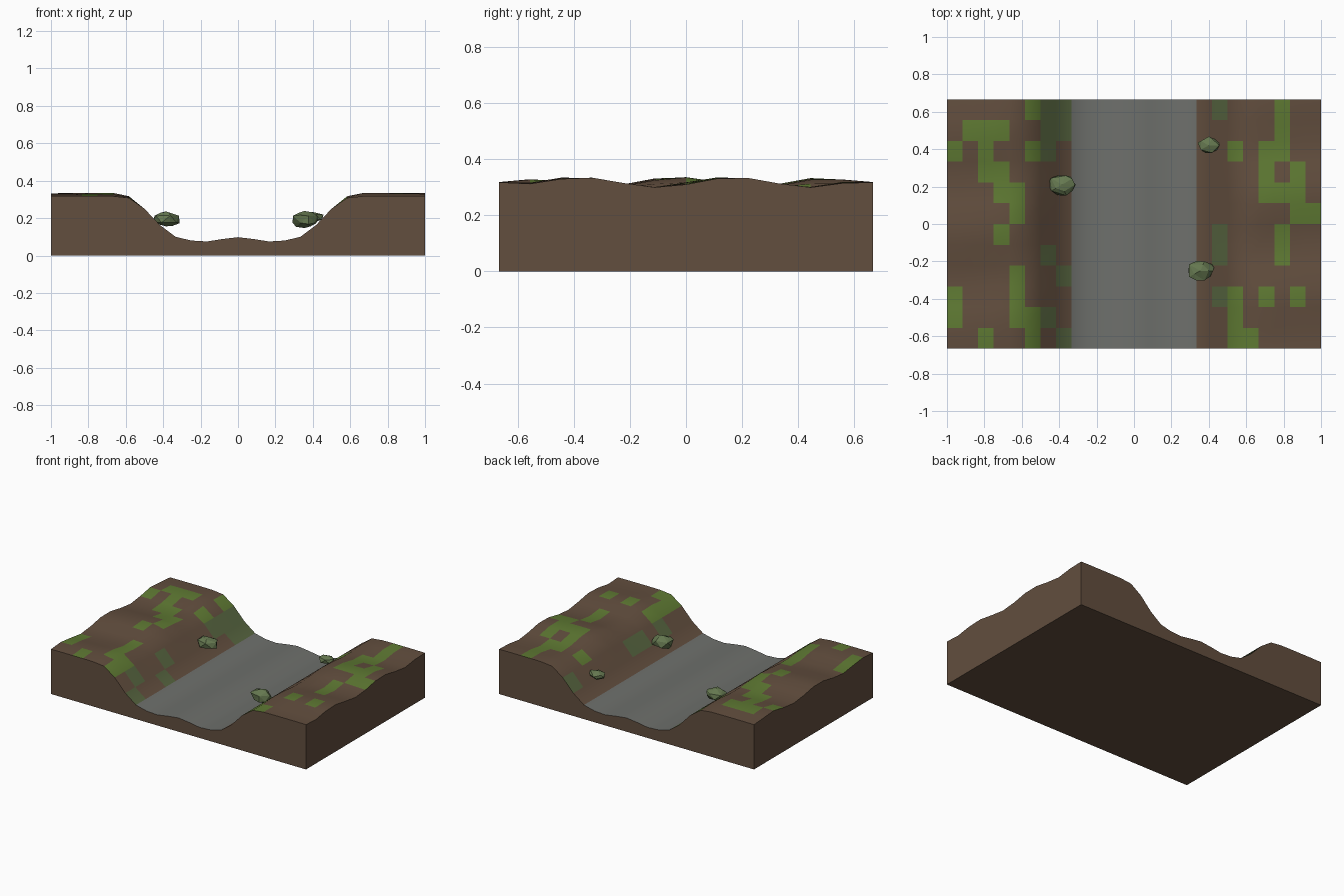
import bpy, bmesh, math, random
from mathutils import Vector

cube = bpy.data.objects.get("Cube")
if cube:
    bpy.data.objects.remove(cube, do_unlink=True)


def material(name, hex_colour):
    srgb = [int(hex_colour[i:i + 2], 16) / 255 for i in (0, 2, 4)]
    colour = [((c + 0.055) / 1.055) ** 2.4 for c in srgb] + [1]
    mat = bpy.data.materials.new(name)
    mat.use_nodes = True
    mat.diffuse_color = colour
    bsdf = mat.node_tree.nodes["Principled BSDF"]
    bsdf.inputs["Base Color"].default_value = colour
    bsdf.inputs["Roughness"].default_value = 0.9
    return mat


SOIL = material("soil_brown", "624E3E")
ROAD = material("road_grey", "6E706C")
GRASS = material("grass_green", "5F7A33")
MOSS = material("slope_moss", "56643F")
STONE = material("mossy_stone", "657850")

COLS, ROWS = 24, 12
HALF_X, HALF_Y = 1.0, 2 / 3

# Grass layout seen from above, back row first
GRASS_MAP = [
    ".....ggg.........g...g..",
    ".ggg..gg.............g..",
    "g.g..gg...........g.gg..",
    "..gg................g.g.",
    "...gg...............ggg.",
    "....g.................gg",
    "...g.............g...g..",
    "......g..........g...g..",
    "....g..g................",
    "g...g............gg.g.g.",
    "g...ggg...........g.....",
    "..g..g.g..........gg....",
]

# Half cross-section, from the centre of the road to the outer edge
SECTION = [0.098, 0.088, 0.075, 0.08, 0.10, 0.162, 0.25, 0.308,
           0.317, 0.318, 0.318, 0.318, 0.317]


def height(x, y):
    base = SECTION[min(len(SECTION) - 1, round(abs(x) * 12))]
    plateau = min(1, max(0, (abs(x) - 0.5) / 0.17))
    fade = min(1, max(0, (HALF_Y - abs(y)) * 5))
    wave = math.cos(11.5 * (y - 0.175) + 1.3 * (1 - x))
    return base + plateau * fade * 0.018 * wave


def finish(name, bm, mats, angle=None):
    mesh = bpy.data.meshes.new(name)
    bm.to_mesh(mesh)
    bm.free()
    for mat in mats:
        mesh.materials.append(mat)
    obj = bpy.data.objects.new(name, mesh)
    bpy.context.collection.objects.link(obj)
    bpy.ops.object.select_all(action="DESELECT")
    obj.select_set(True)
    bpy.context.view_layer.objects.active = obj
    if angle:
        bpy.ops.object.shade_smooth_by_angle(angle=math.radians(angle))
    return obj


# Ground block: sculpted top surface
bm = bmesh.new()
grid = [[bm.verts.new((x, y, height(x, y)))
         for x in (-HALF_X + 2 * HALF_X * c / COLS for c in range(COLS + 1))]
        for y in (HALF_Y - 2 * HALF_Y * r / ROWS for r in range(ROWS + 1))]
for r in range(ROWS):
    for c in range(COLS):
        face = bm.faces.new((grid[r + 1][c], grid[r + 1][c + 1],
                             grid[r][c + 1], grid[r][c]))
        if 8 <= c < 16:
            face.material_index = 1
        elif GRASS_MAP[r][c] == "g":
            face.material_index = 3 if 6 <= c < 18 else 2

# Ground block: walls and underside
rim = [e for e in bm.edges if e.is_boundary]
skirt = bmesh.ops.extrude_edge_only(bm, edges=rim)["geom"]
for v in skirt:
    if isinstance(v, bmesh.types.BMVert):
        v.co.z = 0
base_edges = [e for e in bm.edges if e.is_boundary]
walls = [f for f in skirt if isinstance(f, bmesh.types.BMFace)]
bottom = bmesh.ops.contextual_create(bm, geom=base_edges)["faces"]
for face in walls + bottom:
    face.material_index = 0
bmesh.ops.recalc_face_normals(bm, faces=bm.faces)
finish("ground_block", bm, [SOIL, ROAD, GRASS, MOSS], 40)


# Faceted rocks along the banks
def rock(name, centre, size, seed):
    rng = random.Random(seed)
    bm = bmesh.new()
    bmesh.ops.create_icosphere(bm, subdivisions=1, radius=1)
    bmesh.ops.subdivide_edges(bm, edges=rng.sample(list(bm.edges), 8), cuts=1)
    bmesh.ops.triangulate(bm, faces=bm.faces)
    for v in bm.verts:
        d = v.co.normalized() * rng.uniform(0.88, 1.08)
        v.co = Vector(centre) + Vector(d[i] * size[i] for i in range(3))
    bmesh.ops.recalc_face_normals(bm, faces=bm.faces)
    finish(name, bm, [STONE])


rock("rock_right_bank", (-0.385, 0.21, 0.195), (0.08, 0.065, 0.04), 1)
rock("rock_left_bank_front", (0.355, -0.25, 0.192), (0.08, 0.06, 0.043), 2)
rock("rock_left_bank_back", (0.40, 0.42, 0.205), (0.06, 0.045, 0.03), 3)
